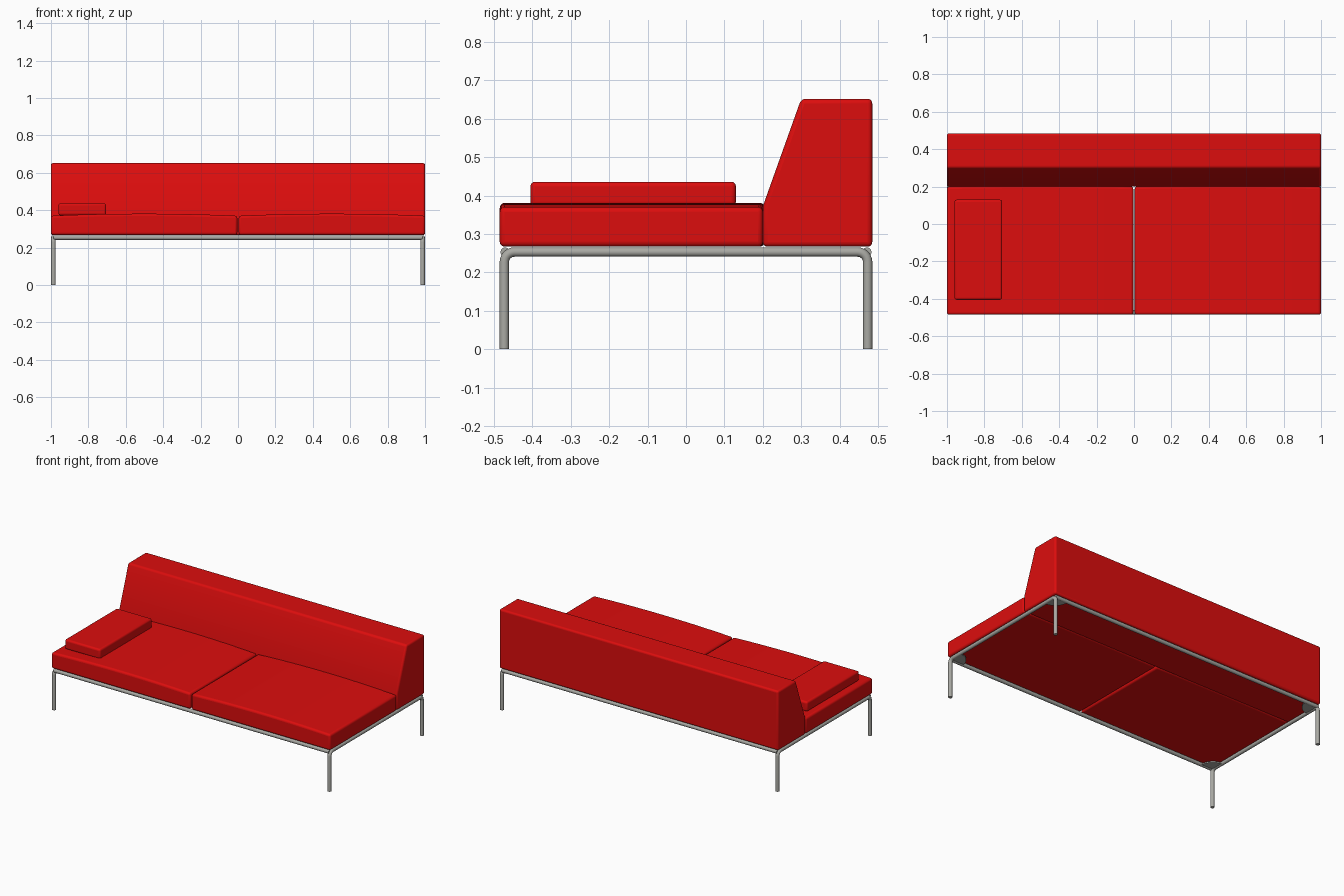
import bpy, bmesh, math
from mathutils import Vector

cube = bpy.data.objects.get("Cube")
if cube:
    bpy.data.objects.remove(cube, do_unlink=True)


def material(name, colour, roughness):
    mat = bpy.data.materials.new(name)
    mat.use_nodes = True
    mat.diffuse_color = colour
    bsdf = next(n for n in mat.node_tree.nodes if n.type == 'BSDF_PRINCIPLED')
    bsdf.inputs["Base Color"].default_value = colour
    bsdf.inputs["Roughness"].default_value = roughness
    return mat


red = material("red fabric", (0.72, 0.004, 0.004, 1), 0.8)
steel = material("grey steel", (0.40, 0.40, 0.37, 1), 0.4)


def finish(name, bm, mat, bevel=0.0):
    bmesh.ops.recalc_face_normals(bm, faces=bm.faces)
    mesh = bpy.data.meshes.new(name)
    bm.to_mesh(mesh)
    bm.free()
    mesh.materials.append(mat)
    obj = bpy.data.objects.new(name, mesh)
    bpy.context.collection.objects.link(obj)
    if bevel:
        mod = obj.modifiers.new("Soft edges", 'BEVEL')
        mod.width = bevel
        mod.segments = 4
        mod.limit_method = 'ANGLE'
        mod.angle_limit = math.radians(25)
    bpy.ops.object.select_all(action='DESELECT')
    obj.select_set(True)
    bpy.context.view_layer.objects.active = obj
    bpy.ops.object.shade_smooth_by_angle(angle=math.radians(40))
    return obj


def box(lo, hi):
    lo, hi = Vector(lo), Vector(hi)
    bm = bmesh.new()
    bmesh.ops.create_cube(bm, size=1)
    for v in bm.verts:
        v.co = (lo + hi) / 2 + v.co * (hi - lo)
    return bm


def prism(outline, direction):
    """Extrude a closed outline along a direction."""
    bm = bmesh.new()
    face = bm.faces.new([bm.verts.new(p) for p in outline])
    grown = bmesh.ops.extrude_face_region(bm, geom=[face])
    moved = [g for g in grown["geom"] if isinstance(g, bmesh.types.BMVert)]
    bmesh.ops.translate(bm, verts=moved, vec=direction)
    return bm


def tube(name, points, radius):
    curve = bpy.data.curves.new(name, 'CURVE')
    curve.dimensions = '3D'
    curve.bevel_depth = radius
    curve.bevel_resolution = 4
    curve.use_fill_caps = True
    spline = curve.splines.new('POLY')
    spline.points.add(len(points) - 1)
    for p, co in zip(spline.points, points):
        p.co = (*co, 1)
    spline.use_smooth = True
    curve.materials.append(steel)
    obj = bpy.data.objects.new(name, curve)
    bpy.context.collection.objects.link(obj)


# Seat cushions with a gently crowned top and a bowed back edge
BASE, SEAT_BACK, FRONT = 0.267, 0.2, -0.485
for side, name in ((-1, "right_seat_cushion"), (1, "left_seat_cushion")):
    inner, outer = side * 0.004, side * 1.0
    x0, x1 = min(inner, outer), max(inner, outer)
    bm = box((x0, FRONT, BASE), (x1, SEAT_BACK, 0.37))
    long_edges = [e for e in bm.edges
                  if abs(e.verts[0].co.x - e.verts[1].co.x) > 0.5]
    bmesh.ops.subdivide_edges(bm, edges=long_edges, cuts=15, use_grid_fill=True)
    for v in bm.verts:
        u = (v.co.x - (x0 + x1) / 2) / ((x1 - x0) / 2)
        bow = 1 - u * u
        if v.co.z > 0.3:
            v.co.z += 0.011 * bow
        if v.co.y > 0:
            v.co.y += 0.005 * bow
    finish(name, bm, red, 0.013)

# Backrest wedge across the full width
profile = [(0.2, BASE), (0.485, BASE), (0.485, 0.652), (0.3, 0.652), (0.2, 0.372)]
finish("backrest", prism([(-1, y, z) for y, z in profile], (2, 0, 0)), red, 0.012)

# Loose arm cushion lying on the seat
finish("arm_cushion", box((-0.96, -0.405, 0.372), (-0.705, 0.13, 0.436)), red, 0.012)

# Steel frame: bent end hoops, long rails and corner plates
R, LEG_X, LEG_Y, RAIL_Z, BEND = 0.0122, 0.987, 0.473, 0.253, 0.026
arc = [math.radians(a) for a in range(0, 91, 15)]
half = [(LEG_Y - BEND + BEND * math.cos(a), RAIL_Z - BEND + BEND * math.sin(a)) for a in arc]
half = [(LEG_Y, 0)] + half
hoop = half + [(-y, z) for y, z in reversed(half)]
for side, name in ((-1, "right"), (1, "left")):
    tube(name + "_leg_hoop", [(side * LEG_X, y, z) for y, z in hoop], R)
    for end, place in ((-1, "front"), (1, "back")):
        cx, cy = side * LEG_X, end * (LEG_Y - 0.004)
        outline = [(cx, cy, 0.246)]
        outline += [(cx - side * 0.09 * math.cos(a), cy - end * 0.09 * math.sin(a), 0.246)
                    for a in arc]
        finish(f"{place}_{name}_corner_plate", prism(outline, (0, 0, 0.008)), steel)
for end, place in ((-1, "front"), (1, "back")):
    y = end * (LEG_Y - 0.002)
    tube(place + "_rail", [(-LEG_X, y, RAIL_Z), (LEG_X, y, RAIL_Z)], R)
